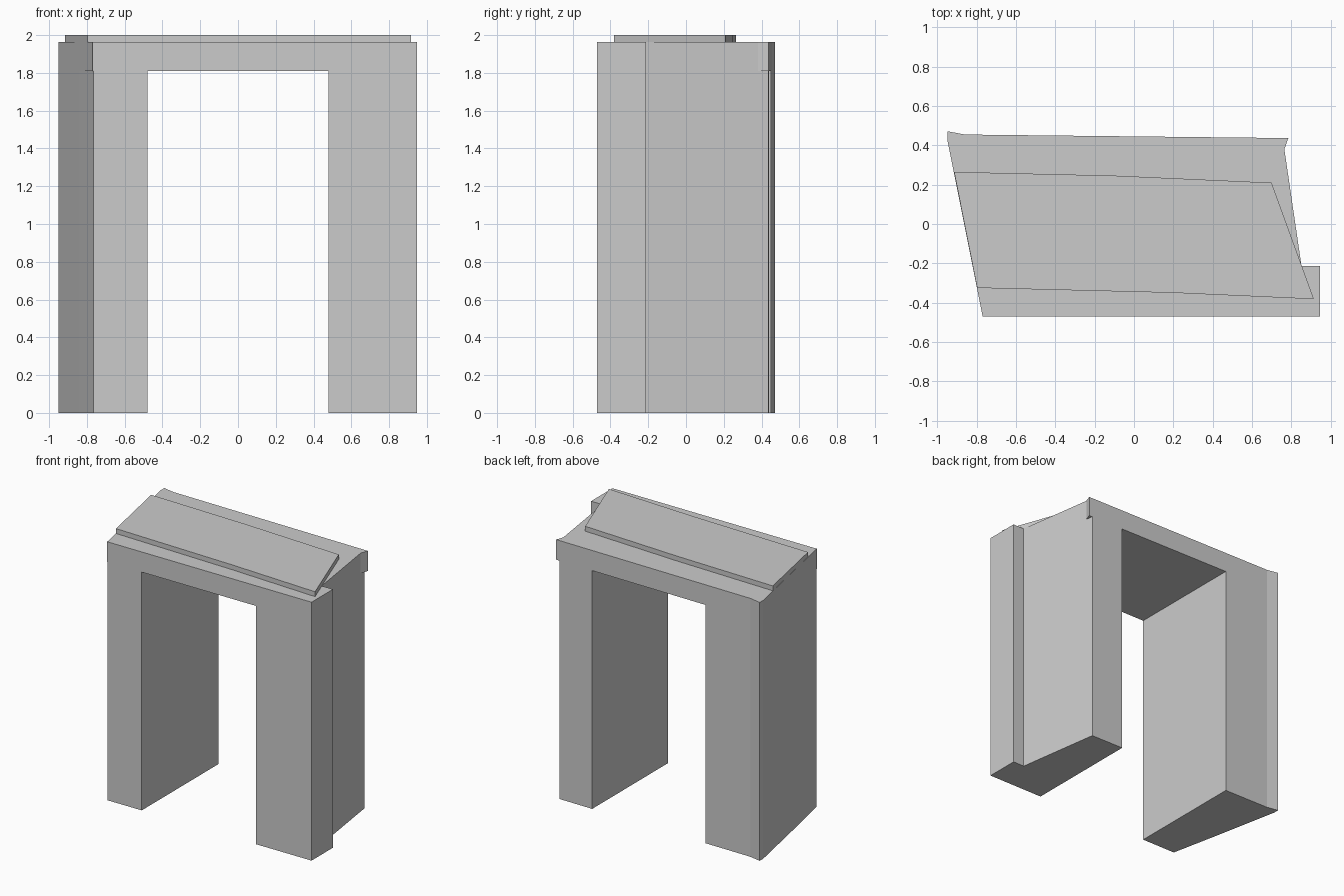
import bpy, bmesh

if "Cube" in bpy.data.objects:
    bpy.data.objects.remove(bpy.data.objects["Cube"])


def prism(name, outline, z0, z1):
    """Extrude a flat plan outline from z0 up to z1."""
    bm = bmesh.new()
    face = bm.faces.new([bm.verts.new((x, y, z0)) for x, y in outline])
    ext = bmesh.ops.extrude_face_region(bm, geom=[face], use_keep_orig=True)
    verts = [v for v in ext["geom"] if isinstance(v, bmesh.types.BMVert)]
    bmesh.ops.translate(bm, verts=verts, vec=(0, 0, z1 - z0))
    bmesh.ops.recalc_face_normals(bm, faces=bm.faces[:])
    mesh = bpy.data.meshes.new(name)
    bm.to_mesh(mesh)
    bm.free()
    obj = bpy.data.objects.new(name, mesh)
    bpy.context.collection.objects.link(obj)
    return obj


def cut(target, name, outline):
    """Remove a prism below the lintel from the target."""
    cutter = prism(name, outline, -0.2, LINTEL_Z)
    cutter.hide_render = True
    mod = target.modifiers.new(name, 'BOOLEAN')
    mod.operation = 'DIFFERENCE'
    mod.solver = 'EXACT'
    mod.object = cutter
    bpy.context.view_layer.objects.active = target
    bpy.ops.object.modifier_apply(modifier=name)
    bpy.data.objects.remove(cutter)


LINTEL_Z, WALL_Z = 1.81, 1.963

# Gateway wall: skewed plan with a stepped right end
wall = prism("gateway_wall", [
    (-0.77, -0.47), (0.947, -0.47), (0.947, -0.213), (0.852, -0.213),
    (0.765, 0.38), (0.785, 0.437), (-0.86, 0.455), (-0.95, 0.472),
    (-0.95, 0.43)], 0, WALL_Z)

# Doorway passage
cut(wall, "doorway", [(-0.48, -1), (0.48, -1), (0.48, 1), (-0.48, 1)])
# Pillar faces set back under the lintel at two corners
cut(wall, "back_right_setback",
    [(0.765, 0.38), (0.85, 0.38), (0.85, 0.5), (0.748, 0.5)])
cut(wall, "front_left_setback",
    [(-0.842, -0.11), (-0.9, -0.49), (-0.762, -0.49)])

# Capstone slab
prism("capstone", [
    (-0.798, -0.325), (0.2, -0.35), (0.915, -0.382), (0.7, 0.21),
    (-0.1, 0.246), (-0.915, 0.265)], WALL_Z, 2.0)
